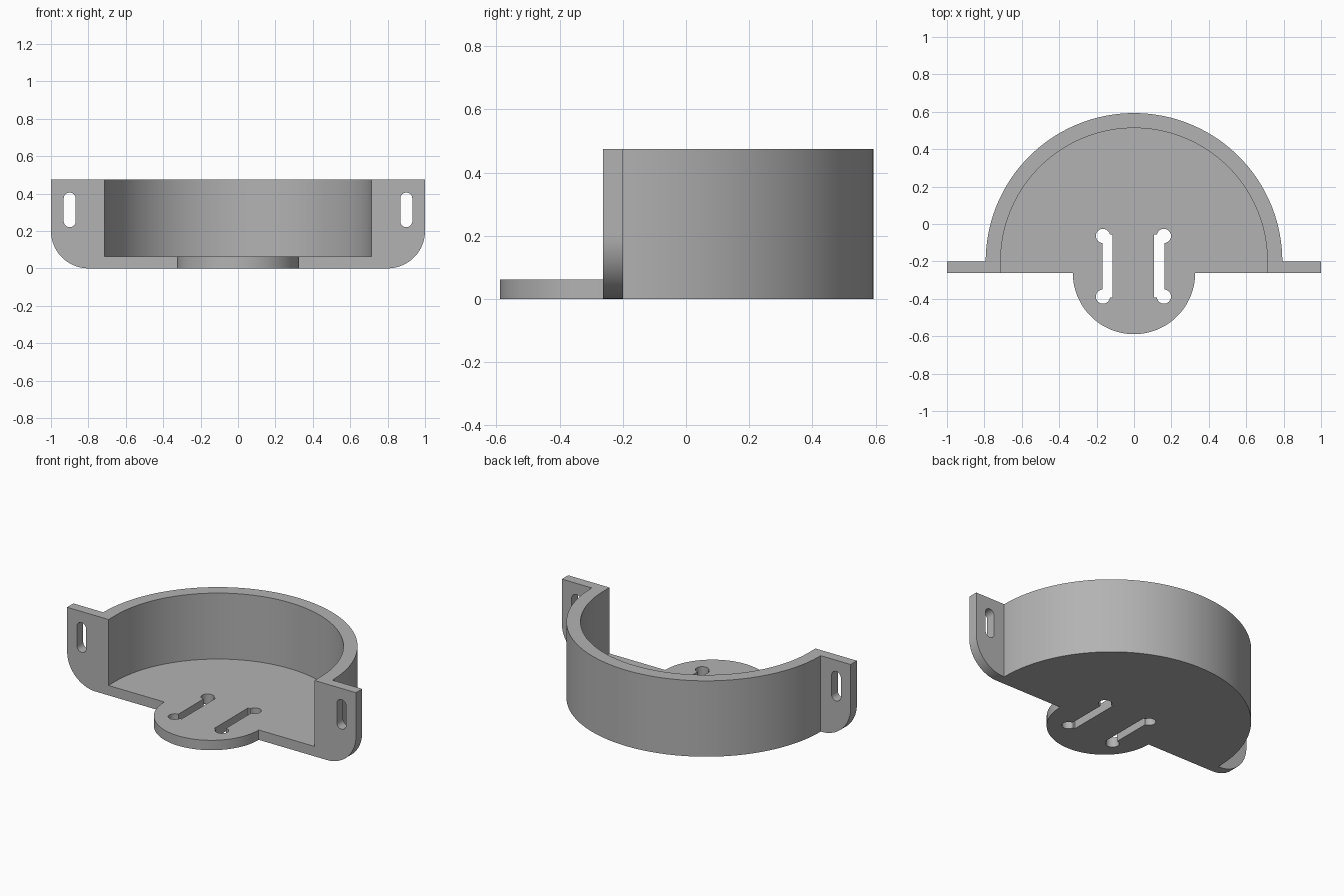
import bpy, bmesh
from math import cos, sin, pi
from mathutils import Vector

if "Cube" in bpy.data.objects:
    bpy.data.objects.remove(bpy.data.objects["Cube"])

HEIGHT, FLOOR = 0.475, 0.062          # wall height, floor thickness
FRONT, BACK = -0.262, -0.2            # front and back faces of the ears
OUTER, INNER, TONGUE = 0.793, 0.713, 0.327

grey = bpy.data.materials.new("plain grey")
grey.use_nodes = True
colour = (0.45, 0.45, 0.45, 1)
grey.diffuse_color = colour
grey.node_tree.nodes["Principled BSDF"].inputs["Base Color"].default_value = colour


def arc(cx, cy, r, start, end, n):
    """Points along an arc, angles in half turns."""
    angles = [pi * (start + (end - start) * i / n) for i in range(n + 1)]
    return [(cx + r * cos(a), cy + r * sin(a)) for a in angles]


def prism(name, outline, low, high, upright=False):
    """Extrude an outline along z, or along y when upright."""
    bm = bmesh.new()
    place = (lambda p: (p[0], low, p[1])) if upright else (lambda p: (p[0], p[1], low))
    face = bm.faces.new([bm.verts.new(place(p)) for p in outline])
    step = Vector((0, high - low, 0)) if upright else Vector((0, 0, high - low))
    grown = bmesh.ops.extrude_face_region(bm, geom=[face])["geom"]
    bmesh.ops.translate(bm, vec=step, verts=[g for g in grown if isinstance(g, bmesh.types.BMVert)])
    bmesh.ops.recalc_face_normals(bm, faces=bm.faces)
    mesh = bpy.data.meshes.new(name)
    bm.to_mesh(mesh)
    bm.free()
    mesh.materials.append(grey)
    ob = bpy.data.objects.new(name, mesh)
    bpy.context.collection.objects.link(ob)
    return ob


def cut(target, cutter):
    """Subtract the cutter for good, then discard it."""
    mod = target.modifiers.new("cut", "BOOLEAN")
    mod.operation, mod.solver, mod.object = "DIFFERENCE", "EXACT", cutter
    bpy.context.view_layer.objects.active = target
    bpy.ops.object.modifier_apply(modifier=mod.name)
    bpy.data.objects.remove(cutter)


# Whole plan: round tongue, ears and half-round wall
plan = arc(0, FRONT, TONGUE, 1, 2, 64)
plan += [(1, FRONT), (1, BACK)] + arc(0, BACK, OUTER, 0, 1, 96) + [(-1, BACK), (-1, FRONT)]
holder = prism("half_round_holder", plan, 0, HEIGHT)

# Hollow above the floor, open to the front
hollow = arc(0, BACK, INNER, 0, 1, 96) + [(-INNER, -0.8), (INNER, -0.8)]
cut(holder, prism("hollow_cutter", hollow, FLOOR, 1))

for side in (-1, 1):
    # Rounded lower corner of the ear
    corner = arc(0.8, 0.2, 0.2, -0.5, 0, 24) + [(1.1, 0.2), (1.1, -0.1), (0.8, -0.1)]
    cut(holder, prism("corner_cutter", [(side * x, z) for x, z in corner], -0.4, -0.1, True))
    # Upright screw slot in the ear
    slot = arc(0.9, 0.373, 0.032, 0, 1, 16) + arc(0.9, 0.252, 0.032, 1, 2, 16)
    cut(holder, prism("ear_slot_cutter", [(side * x, z) for x, z in slot], -0.4, -0.1, True))
    # Strap slot in the floor with a round hole at each end
    mid = side * 0.163 - 0.003
    near, far = side * 0.112 - 0.004, side * 0.165 - 0.003
    bar = [(near, -0.392), (far, -0.392), (far, -0.056), (near, -0.056)]
    cut(holder, prism("floor_slot_cutter", bar, -0.1, 0.2))
    for y in (-0.388, -0.064):
        cut(holder, prism("floor_hole_cutter", arc(mid, y, 0.038, 0, 2, 32)[:-1], -0.1, 0.2))

# Smooth curves with crisp edges
bpy.ops.object.select_all(action="DESELECT")
holder.select_set(True)
bpy.context.view_layer.objects.active = holder
bpy.ops.object.shade_smooth_by_angle(angle=pi / 6)
